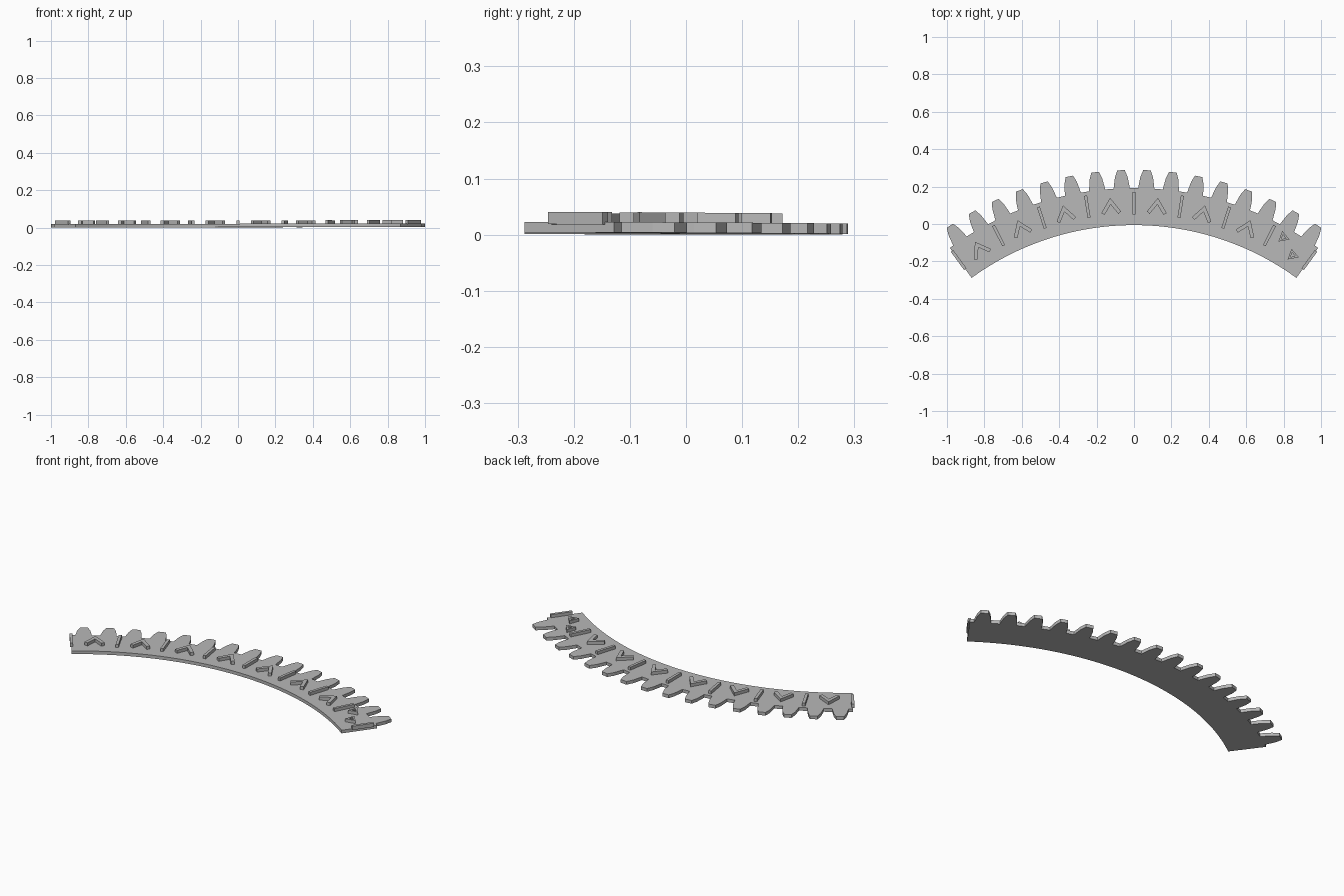
import bpy, bmesh
from math import sin, cos, radians
from mathutils import Vector

cube = bpy.data.objects.get("Cube")
if cube:
    bpy.data.objects.remove(cube, do_unlink=True)

CENTRE_Y = -1.483
HALF_ANGLE = 36
INNER, ROOT, TIP = 1.477, 1.675, 1.772
BODY_TOP, RELIEF_TOP = 0.0185, 0.0365

grey = bpy.data.materials.new("plain_grey")
grey.use_nodes = True
grey.diffuse_color = (0.48, 0.48, 0.48, 1)
grey.node_tree.nodes["Principled BSDF"].inputs["Base Color"].default_value = (0.48, 0.48, 0.48, 1)


def polar(angle, radius):
    a = radians(angle)
    return Vector((radius * sin(a), CENTRE_Y + radius * cos(a)))


def local(angle, t, r):
    """Point at a radius r, shifted sideways by t along the arc."""
    a = radians(angle)
    return polar(angle, r) + Vector((cos(a), -sin(a))) * t


def lift(p, z):
    """The segment rests with a very slight tilt."""
    return (p.x, p.y, z + 0.0018 + 0.0017 * p.x - 0.003 * p.y)


def finish(name, bm):
    bmesh.ops.recalc_face_normals(bm, faces=bm.faces)
    mesh = bpy.data.meshes.new(name)
    bm.to_mesh(mesh)
    bm.free()
    mesh.materials.append(grey)
    obj = bpy.data.objects.new(name, mesh)
    bpy.context.collection.objects.link(obj)
    return obj


def prism(name, outline, z0, z1, hole=None):
    """Extrude an outline; with a hole, bridge matching inner and outer loops."""
    bm = bmesh.new()
    loops = [outline] + ([hole] if hole else [])
    rings = [[[bm.verts.new(lift(p, z)) for p in lp] for z in (z0, z1)] for lp in loops]
    n = len(outline)
    for low, high in rings:
        for i in range(n):
            j = (i + 1) % n
            bm.faces.new((low[i], low[j], high[j], high[i]))
    for k in (0, 1):
        if hole:
            a, b = rings[0][k], rings[1][k]
            for i in range(n):
                j = (i + 1) % n
                bm.faces.new((a[i], a[j], b[j], b[i]))
        else:
            bm.faces.new(rings[0][k])
    return finish(name, bm)


def strip(name, points, width):
    """Raised strip of constant width along a short path."""
    left, right = [], []
    for i, p in enumerate(points):
        dirs = []
        if i:
            dirs.append((p - points[i - 1]).normalized())
        if i < len(points) - 1:
            dirs.append((points[i + 1] - p).normalized())
        d = sum(dirs, Vector((0, 0))).normalized()
        side = Vector((-d.y, d.x)) * (width / 2 / max(d.dot(dirs[0]), 0.5))
        left.append(p + side)
        right.append(p - side)
    return prism(name, left + right[::-1], BODY_TOP - 0.004, RELIEF_TOP)


# Toothed arc plate
flank = [(1.48, ROOT), (1.4, 1.69), (1.12, 1.735), (0.65, TIP)]
outline = [polar(-HALF_ANGLE, ROOT)]
for i in range(16):
    mid = -33.75 + 4.5 * i
    outline += [polar(mid - a, r) for a, r in flank]
    outline += [polar(mid + a, r) for a, r in reversed(flank)]
outline.append(polar(HALF_ANGLE, ROOT))
outline += [polar(HALF_ANGLE - i, INNER) for i in range(2 * HALF_ANGLE + 1)]
prism("toothed_arc_plate", outline, 0, BODY_TOP)

# Radial divider bars between the panels, the outer two overhanging the ends
for i in range(9):
    angle = -HALF_ANGLE + 9 * i
    strip("divider_bar", [polar(angle, 1.535), polar(angle, 1.655)], 0.016)

# Plain chevron ornaments, one in each panel
for i in range(7):
    angle = -31.5 + 9 * i
    path = [(-0.045, 1.545), (0, 1.61), (0.045, 1.545)]
    strip("chevron_ornament", [local(angle, t, r) for t, r in path], 0.02)

# Two pierced triangles in the last panel
for angle, radius in ((29.5, 1.622), (32.8, 1.566)):
    c = polar(angle, radius)
    corners = [Vector((cos(radians(a)), sin(radians(a)))) for a in (100, 220, 340)]
    prism("pierced_triangle", [c + v * 0.035 for v in corners],
          BODY_TOP - 0.004, RELIEF_TOP, [c + v * 0.015 for v in corners])
